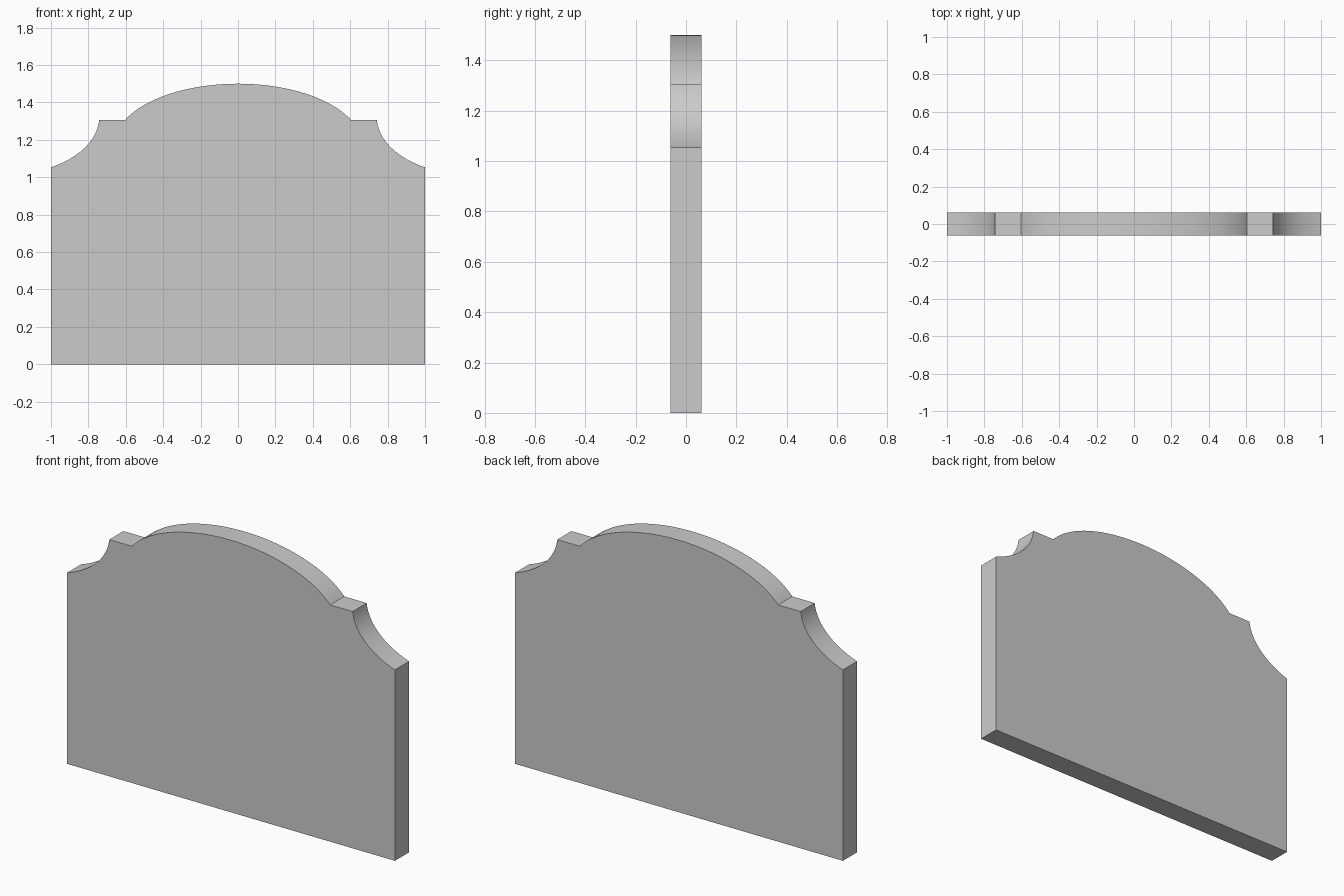
import bpy, bmesh, math
from mathutils import Vector
from mathutils.geometry import interpolate_bezier

if "Cube" in bpy.data.objects:
    bpy.data.objects.remove(bpy.data.objects["Cube"])

T = 0.0615  # half thickness

# Right half of the outline: base, side, concave shoulder, ledge, crown
half = [(1.0, 0.0)]
shoulder = interpolate_bezier(Vector((1, 1.053)), Vector((0.86, 1.10)),
                              Vector((0.755, 1.19)), Vector((0.742, 1.305)), 17)
half += [(p.x, p.y) for p in shoulder]

# Elliptical crown from the ledge to the middle
A, B, C = 0.66, 0.325, 1.175
start = math.asin((1.305 - C) / B)
for i in range(25):
    t = start + (math.pi / 2 - start) * i / 24
    half.append((A * math.cos(t), C + B * math.sin(t)))

# Mirror to the left side and extrude through the thickness
outline = half + [(-x, z) for x, z in reversed(half[:-1])]
bm = bmesh.new()
face = bm.faces.new([bm.verts.new((x, -T, z)) for x, z in outline])
ext = bmesh.ops.extrude_face_region(bm, geom=[face])
verts = [g for g in ext["geom"] if isinstance(g, bmesh.types.BMVert)]
bmesh.ops.translate(bm, verts=verts, vec=(0, 2 * T, 0))
bmesh.ops.recalc_face_normals(bm, faces=bm.faces)

mesh = bpy.data.meshes.new("headstone_slab")
bm.to_mesh(mesh)
bm.free()
slab = bpy.data.objects.new("headstone_slab", mesh)
bpy.context.collection.objects.link(slab)
bpy.context.view_layer.objects.active = slab
slab.select_set(True)
bpy.ops.object.shade_smooth_by_angle(angle=math.radians(30))
